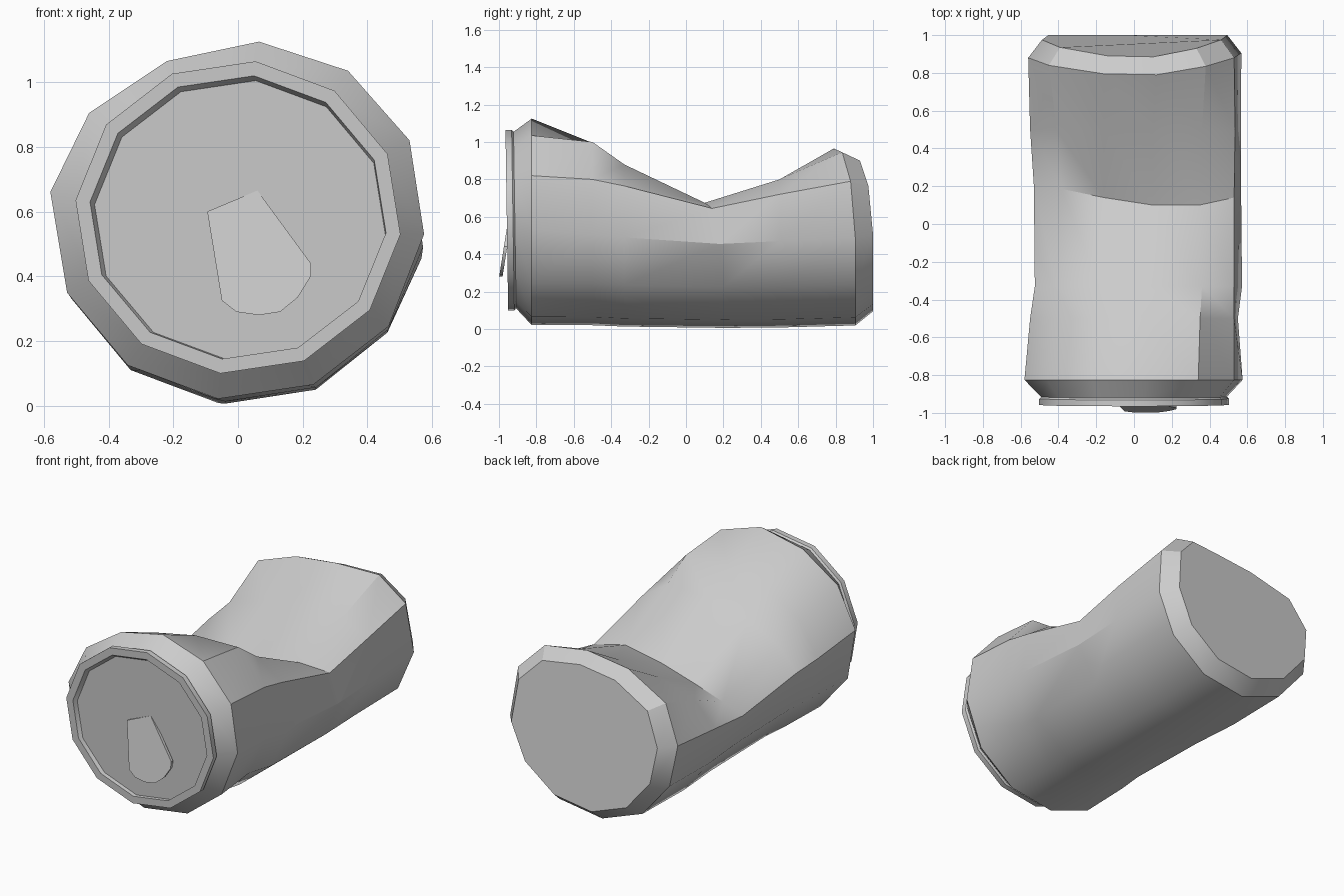
import bpy, bmesh, math

if "Cube" in bpy.data.objects:
    bpy.data.objects.remove(bpy.data.objects["Cube"])

SIDES = 12
ANGLES = [math.radians(-6.2 + 30 * k) for k in range(SIDES)]

metal = bpy.data.materials.new("brushed grey metal")
metal.use_nodes = True
grey = (0.6, 0.6, 0.6, 1)
metal.diffuse_color = grey
metal.node_tree.nodes["Principled BSDF"].inputs["Base Color"].default_value = grey


def ring(y, rx, rz, cz, cx=0.0, tilt=0.0):
    """Twelve points around the long axis."""
    pts = []
    for a in ANGLES:
        z = cz + rz * math.sin(a)
        pts.append((cx + rx * math.cos(a), y - tilt * (z - cz), z))
    return pts


def dented(base, xs, zs, ys=None):
    """Replace the upper points of a ring, from right side over to left."""
    pts = list(base)
    for k, (x, z) in enumerate(zip(xs, zs)):
        pts[k] = (x, ys[k] if ys else base[k][1], z)
    return pts


def finish(name, bm):
    bmesh.ops.recalc_face_normals(bm, faces=bm.faces)
    mesh = bpy.data.meshes.new(name)
    bm.to_mesh(mesh)
    bm.free()
    mesh.materials.append(metal)
    obj = bpy.data.objects.new(name, mesh)
    bpy.context.collection.objects.link(obj)
    bpy.ops.object.select_all(action='DESELECT')
    obj.select_set(True)
    bpy.context.view_layer.objects.active = obj
    bpy.ops.object.shade_smooth_by_angle(angle=math.radians(33))


def loft(name, rings):
    """Skin the rings and close the last one with a flat cap."""
    bm = bmesh.new()
    rows = [[bm.verts.new(p) for p in r] for r in rings]
    for a, b in zip(rows, rows[1:]):
        for k in range(SIDES):
            n = (k + 1) % SIDES
            bm.faces.new((a[k], a[n], b[n], b[k]))
    bm.faces.new(rows[-1])
    finish(name, bm)


# Crushed body: shoulder, dent slope, fold valley, rising slope, base
shoulder = dented(ring(-0.825, 0.577, 0.555, 0.573),
                  [0.575, 0.53, 0.34, 0.065, -0.22, -0.46, -0.58],
                  [0.53, 0.82, 1.035, 1.125, 1.065, 0.905, 0.66])
upper_slope = dented(ring(-0.5, 0.54, 0.55, 0.567, -0.01),
                     [0.55, 0.53, 0.35, 0.06, -0.21, -0.43, -0.55],
                     [0.505, 0.80, 1.0, 0.995, 0.94, 0.80, 0.60])
lower_slope = dented(ring(-0.33, 0.55, 0.55, 0.56, 0.02),
                     [0.572, 0.53, 0.36, 0.08, -0.19, -0.41, -0.525],
                     [0.49, 0.765, 0.88, 0.875, 0.81, 0.70, 0.57])
valley = dented(ring(0.2, 0.55, 0.545, 0.548, 0.018),
                [0.567, 0.53, 0.345, 0.1, -0.16, -0.38, -0.53],
                [0.455, 0.645, 0.675, 0.63, 0.585, 0.55, 0.51],
                [0.18, 0.14, 0.1, 0.1, 0.14, 0.185, 0.2])
rising_slope = dented(ring(0.5, 0.562, 0.545, 0.55),
                      [0.567, 0.535, 0.36, 0.1, -0.16, -0.41, -0.55],
                      [0.47, 0.72, 0.80, 0.80, 0.765, 0.69, 0.55])
back_edge = dented(ring(0.905, 0.57, 0.545, 0.561),
                   [0.568, 0.53, 0.38, 0.12, -0.16, -0.45, -0.56],
                   [0.49, 0.79, 0.945, 0.965, 0.93, 0.81, 0.59],
                   [0.905, 0.88, 0.835, 0.79, 0.795, 0.84, 0.88])
base_edge = [(x * 0.87, y + 0.095, 0.6 + (z - 0.6) * 0.87) for x, y, z in back_edge]
loft("crushed_body", [shoulder, upper_slope, lower_slope, valley,
                      rising_slope, back_edge, base_edge])

# Tapered neck, raised rim and recessed lid
loft("rim_and_lid", [
    shoulder,
    ring(-0.915, 0.495, 0.475, 0.582, tilt=0.015),
    ring(-0.925, 0.505, 0.485, 0.582, tilt=0.015),
    ring(-0.958, 0.505, 0.485, 0.582, tilt=0.015),
    ring(-0.958, 0.46, 0.44, 0.582, tilt=0.015),
    ring(-0.935, 0.452, 0.432, 0.575, 0.006, 0.015)])

# Pull tab, bent outwards at its round lower end
outline = [(-0.095, 0.60), (0.06, 0.665), (0.225, 0.44), (0.225, 0.40), (0.185, 0.335),
           (0.13, 0.29), (0.065, 0.28), (-0.005, 0.29), (-0.05, 0.325)]
bm = bmesh.new()
front = [bm.verts.new((x, -0.938 - (0.665 - z) * 0.158, z)) for x, z in outline]
face = bm.faces.new(front)
thick = bmesh.ops.extrude_face_region(bm, geom=[face], use_keep_orig=True)
for v in thick["geom"]:
    if isinstance(v, bmesh.types.BMVert):
        v.co.y += 0.018
finish("pull_tab", bm)
